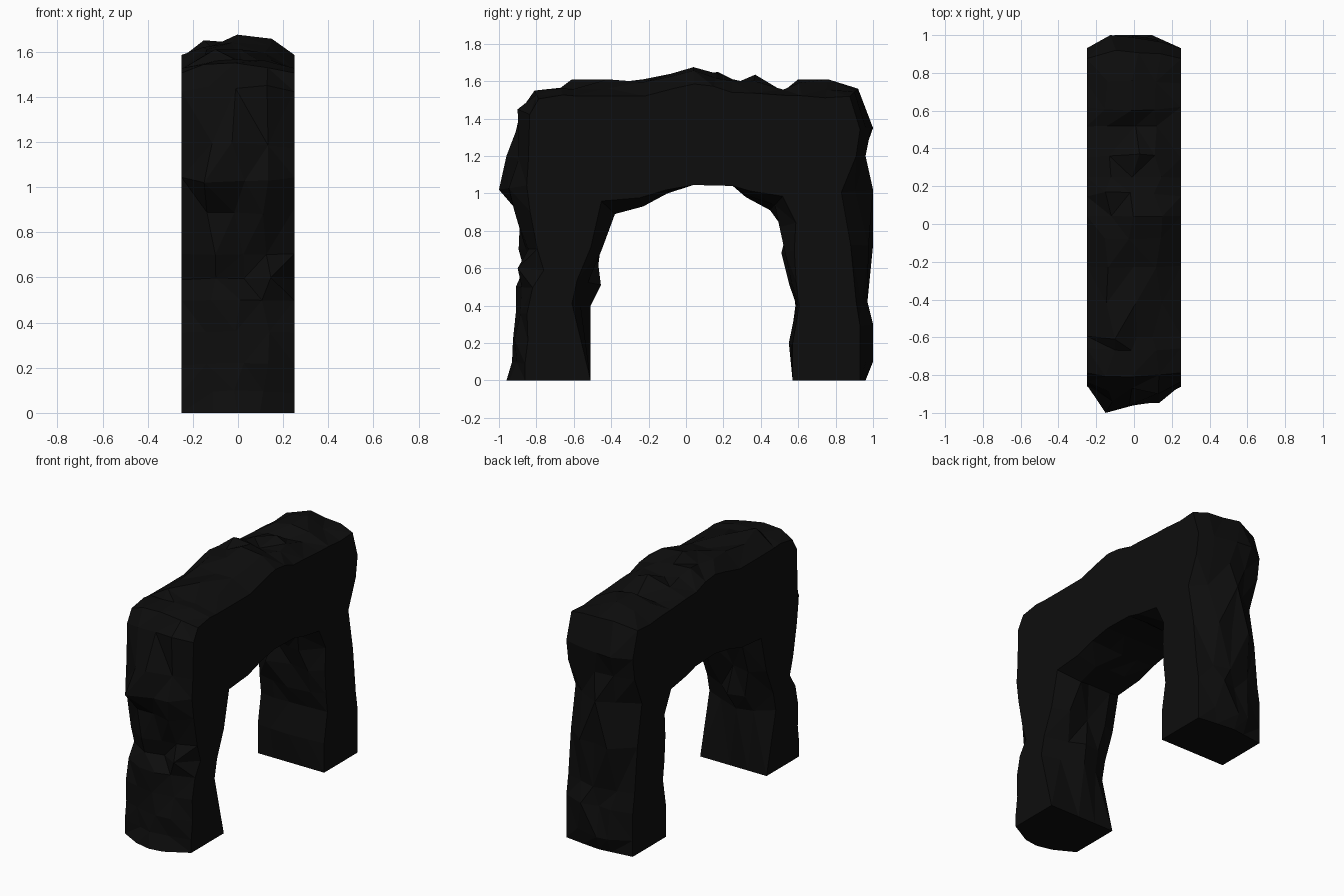
import bpy, bmesh, random
from mathutils import Vector

if "Cube" in bpy.data.objects:
    bpy.data.objects.remove(bpy.data.objects["Cube"])

random.seed(4)

# Arch outline seen from the side: (y, z, how far the flat side face is set in)
OUTER = [(-.96, 0, .10), (-.93, .10, .07), (-.925, .22, .08), (-.91, .36, .06), (-.91, .50, .09),
         (-.90, .60, .14), (-.895, .70, .10), (-.91, .88, .08), (-1.0, 1.02, .15), (-.96, 1.2, .12),
         (-.90, 1.45, .07), (-.81, 1.55, .05), (-.67, 1.565, .04), (-.61, 1.61, .09), (-.42, 1.61, .09),
         (-.23, 1.61, .09), (-.08, 1.64, .08), (.04, 1.675, .09), (.17, 1.65, .08), (.25, 1.61, .07),
         (.37, 1.635, .10), (.52, 1.555, .03), (.60, 1.61, .09), (.76, 1.61, .10), (.92, 1.56, .06),
         (1.0, 1.35, .07), (.96, 1.2, .05), (1.0, 1.02, .17), (1.0, .72, .12), (.97, .42, .06),
         (1.0, .30, .07), (1.0, .10, .07), (.96, 0, .03)]
INNER = [(.57, 0, 0), (.55, .20, .02), (.585, .40, .02), (.55, .52, .04), (.51, .68, .07),
         (.50, .82, .09), (.45, .91, .10), (.32, .98, .04), (.25, 1.04, 0), (.04, 1.045, 0),
         (-.10, 1.0, .02), (-.23, .93, .05), (-.38, .89, .10), (-.45, .70, .06),
         (-.455, .51, .13), (-.51, .40, .10), (-.51, 0, 0)]
HALF = .25


def inset_dir(pts, i):
    """Direction into the stone at one outline point."""
    a, b, p = pts[i - 1], pts[(i + 1) % len(pts)], pts[i]
    if p[1] == 0:
        outward = -1 if p[0] in (-.96, .57) else 1
        return Vector((-outward, 0))
    return Vector((b[1] - a[1], a[0] - b[0])).normalized()


def stone_arch():
    pts = OUTER + INNER
    n = len(pts)
    bm = bmesh.new()
    rings = [[] for _ in range(5)]
    for i, (y, z, inset) in enumerate(pts):
        d = inset_dir(pts, i)
        peak = random.choice((1, 2, 2, 3))
        for k, ring in enumerate(rings):
            x = -HALF + k * HALF / 2
            if k in (0, 4):
                w = 1
            else:
                w = 0 if k == peak else random.uniform(.1, .6)
                x += random.uniform(-.03, .03)
            q = Vector((y, z)) + d * inset * w
            ring.append(bm.verts.new((x, q.x, max(q.y, 0))))
    # Rough band running around the outside, the feet and the opening
    for r0, r1 in zip(rings, rings[1:]):
        for i in range(n):
            j = (i + 1) % n
            bm.faces.new((r0[i], r0[j], r1[j], r1[i]))
    # Flat side faces
    bm.faces.new(rings[0][::-1])
    bm.faces.new(rings[-1])
    bm.normal_update()
    bmesh.ops.triangulate(bm, faces=bm.faces[:])
    bmesh.ops.recalc_face_normals(bm, faces=bm.faces[:])
    me = bpy.data.meshes.new("stone_arch")
    bm.to_mesh(me)
    bm.free()
    ob = bpy.data.objects.new("stone_arch", me)
    bpy.context.collection.objects.link(ob)
    return ob


arch = stone_arch()
mat = bpy.data.materials.new("black_stone")
mat.diffuse_color = (.004, .004, .004, 1)
mat.use_nodes = True
mat.node_tree.nodes["Principled BSDF"].inputs["Base Color"].default_value = mat.diffuse_color
arch.data.materials.append(mat)
